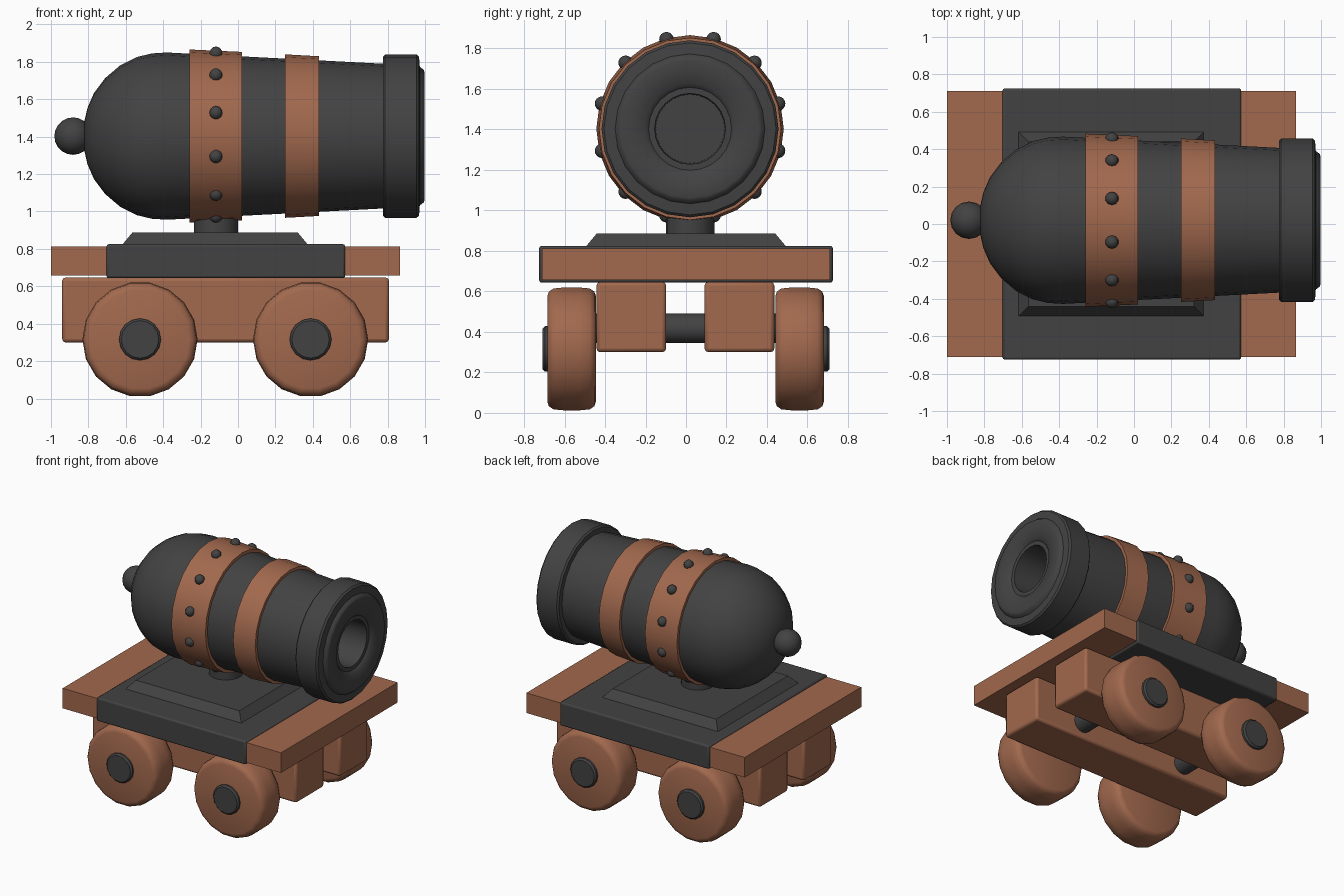
import bpy, bmesh
from math import sin, cos, pi, radians
from mathutils import Vector

if "Cube" in bpy.data.objects:
    bpy.data.objects.remove(bpy.data.objects["Cube"])


def material(name, rgb):
    m = bpy.data.materials.new(name)
    m.diffuse_color = (*rgb, 1)
    m.use_nodes = True
    m.node_tree.nodes["Principled BSDF"].inputs["Base Color"].default_value = m.diffuse_color
    return m


WOOD = material("wood", (0.36, 0.14, 0.075))
IRON = material("iron", (0.055, 0.055, 0.055))


def finish(name, bm, mat, bevel=0, angle=40):
    bmesh.ops.recalc_face_normals(bm, faces=bm.faces)
    me = bpy.data.meshes.new(name)
    bm.to_mesh(me)
    bm.free()
    me.materials.append(mat)
    ob = bpy.data.objects.new(name, me)
    bpy.context.collection.objects.link(ob)
    if bevel:
        mod = ob.modifiers.new("bevel", "BEVEL")
        mod.width, mod.segments = bevel, 2
    bpy.ops.object.select_all(action='DESELECT')
    ob.select_set(True)
    bpy.context.view_layer.objects.active = ob
    bpy.ops.object.shade_smooth_by_angle(angle=radians(angle))
    return ob


def box(name, lo, hi, mat, bevel=0, inset=0):
    """Box between two corners; inset shrinks the top into a frustum."""
    bm = bmesh.new()
    bmesh.ops.create_cube(bm, size=1)
    lo, hi = Vector(lo), Vector(hi)
    for v in bm.verts:
        s = v.co.copy()
        v.co = Vector([l + (c + 0.5) * (h - l) for l, h, c in zip(lo, hi, s)])
        if s.z > 0 and inset:
            v.co.x -= inset * (1 if s.x > 0 else -1)
            v.co.y -= inset * (1 if s.y > 0 else -1)
    return finish(name, bm, mat, bevel, 25)


def lathe(name, profile, origin, axis, n, mat, closed=False, angle=40):
    """Revolve (distance along axis, radius) points; ends capped unless closed."""
    bm = bmesh.new()
    a = Vector(axis)
    u = Vector((0, 1, 0)) if axis[0] or axis[2] else Vector((1, 0, 0))
    w = a.cross(u)
    rings = []
    for d, r in profile:
        rings.append([bm.verts.new(Vector(origin) + a * d + r * (u * cos(t) + w * sin(t)))
                      for t in (2 * pi * i / n for i in range(n))])
    pairs = list(zip(rings, rings[1:]))
    if closed:
        pairs.append((rings[-1], rings[0]))
    else:
        bm.faces.new(rings[0])
        bm.faces.new(rings[-1])
    for p, q in pairs:
        for i in range(n):
            j = (i + 1) % n
            bm.faces.new((p[i], p[j], q[j], q[i]))
    return finish(name, bm, mat, 0, angle)


X, Y, Z = (1, 0, 0), (0, 1, 0), (0, 0, 1)
CY, CZ = 0.02, 1.403
axis_pt = (0, CY, CZ)

# Barrel: domed breech, taper, muzzle ring and bore
dome = [(-0.82, 0.085), (-0.805, 0.15), (-0.77, 0.23), (-0.71, 0.31),
        (-0.63, 0.378), (-0.54, 0.423), (-0.46, 0.442), (-0.38, 0.447)]
muzzle = [(0.775, 0.387), (0.775, 0.425), (0.787, 0.437), (0.955, 0.437),
          (0.968, 0.425), (0.972, 0.37), (0.993, 0.355), (0.998, 0.34),
          (0.985, 0.225), (0.965, 0.205), (0.965, 0.175), (0.68, 0.17)]
lathe("barrel", dome + muzzle, axis_pt, X, 24, IRON)

# Breech knob
bm = bmesh.new()
bmesh.ops.create_uvsphere(bm, u_segments=16, v_segments=10, radius=0.1)
bmesh.ops.translate(bm, verts=bm.verts, vec=(-0.882, CY, CZ))
finish("breech_knob", bm, IRON, 0, 60)

# Barrel bands
lathe("rear_band", [(-0.26, 0.463), (0.022, 0.45), (0.022, 0.40), (-0.26, 0.40)],
      axis_pt, X, 24, WOOD, True)
lathe("front_band", [(0.25, 0.437), (0.432, 0.427), (0.432, 0.38), (0.25, 0.38)],
      axis_pt, X, 24, WOOD, True)

# Rivets around the rear band
bm = bmesh.new()
for k in range(12):
    t = radians(15 + 30 * k)
    made = bmesh.ops.create_uvsphere(bm, u_segments=10, v_segments=8, radius=0.036)
    bmesh.ops.translate(bm, verts=made["verts"],
                        vec=(-0.118, CY + 0.45 * cos(t), CZ + 0.008 + 0.45 * sin(t)))
finish("band_rivets", bm, IRON, 0, 60)

# Swivel post, raised plinth, strap and deck
lathe("swivel_post", [(0.86, 0.12), (1.05, 0.12)], (-0.118, CY, 0), Z, 18, IRON)
box("plinth", (-0.625, -0.5, 0.815), (0.38, 0.5, 0.887), IRON, 0, 0.06)
box("deck_strap", (-0.703, -0.725, 0.643), (0.573, 0.725, 0.825), IRON, 0.012)
box("deck", (-1.0, -0.712, 0.657), (0.866, 0.712, 0.812), WOOD)

# Carriage beams
for side, y0, y1 in (("front", -0.442, -0.098), ("back", 0.092, 0.436)):
    box(side + "_beam", (-0.94, y0, 0.3), (0.807, y1, 0.647), WOOD, 0.018)

# Wheels, hubs and axles
wheel = [(-0.12, 0.265), (-0.112, 0.288), (-0.09, 0.303), (-0.04, 0.308),
         (0.04, 0.308), (0.09, 0.303), (0.112, 0.288), (0.12, 0.265)]
for end, x in (("rear", -0.524), ("muzzle", 0.388)):
    for side, s in (("front", -1), ("back", 1)):
        name = f"{end}_{side}_"
        lathe(name + "wheel", wheel, (x, s * 0.563 - 0.002, 0.316), Y, 18, WOOD)
        lathe(name + "hub", [(0.5, 0.112), (0.697, 0.112), (0.709, 0.1)],
              (x, 0, 0.316), (0, s, 0), 16, IRON)
    lathe(end + "_axle", [(-0.47, 0.073), (0.47, 0.073)], (x, 0, 0.418), Y, 16, IRON)
